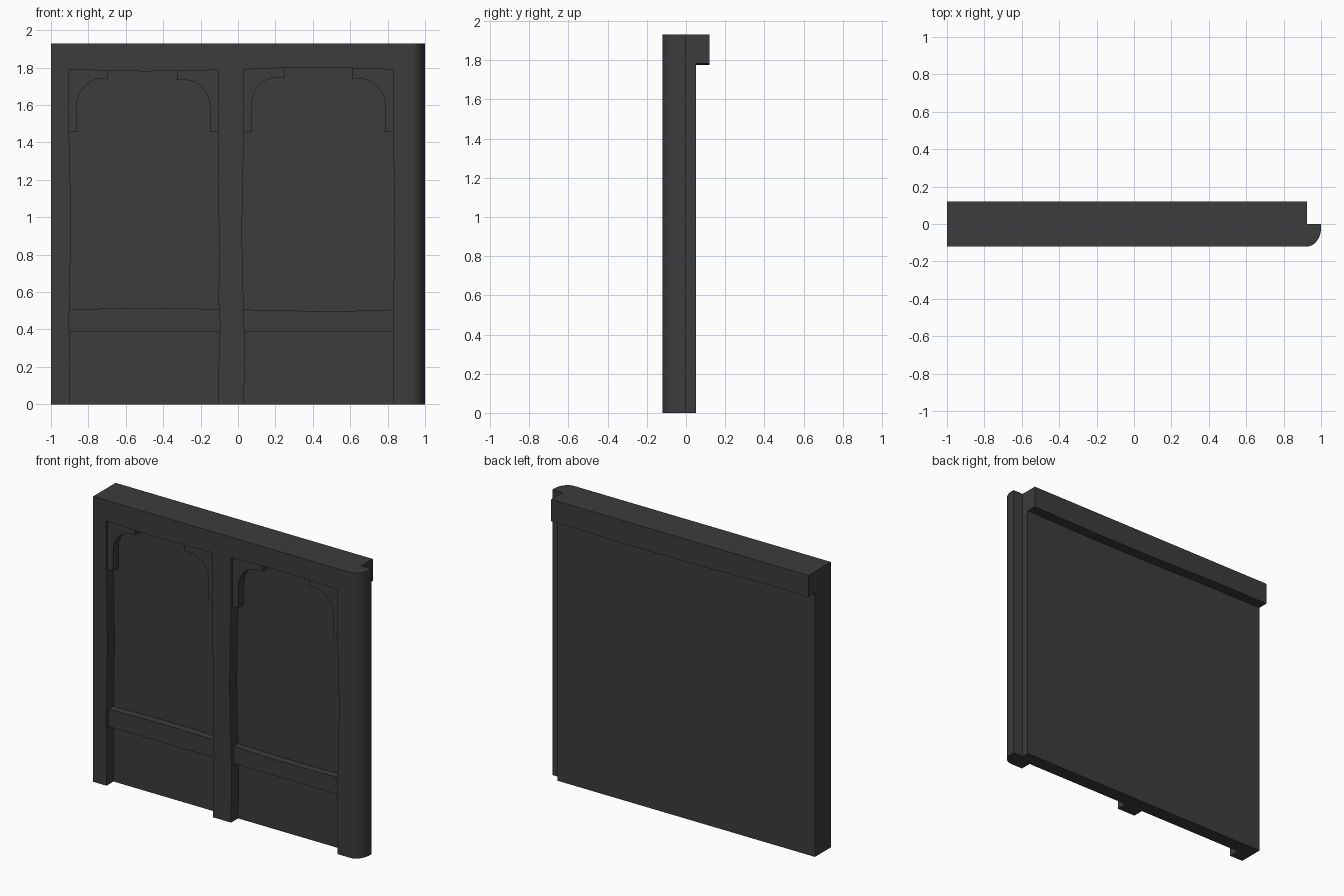
import bpy, bmesh, math
from mathutils import Vector

if "Cube" in bpy.data.objects:
    bpy.data.objects.remove(bpy.data.objects["Cube"])

FRONT, PANEL, BACK, TOP = -0.12, -0.045, 0.05, 1.93

mat = bpy.data.materials.new("dark_wood")
mat.diffuse_color = (0.045, 0.045, 0.045, 1)
mat.use_nodes = True
mat.node_tree.nodes["Principled BSDF"].inputs["Base Color"].default_value = mat.diffuse_color


def prism(name, pts, lo, hi, axis="Y"):
    """Extrude a 2D outline along Y (points are x,z) or Z (points are x,y)."""
    bm = bmesh.new()
    place = (lambda a, b: (a, lo, b)) if axis == "Y" else (lambda a, b: (a, b, lo))
    face = bm.faces.new([bm.verts.new(place(a, b)) for a, b in pts])
    ext = bmesh.ops.extrude_face_region(bm, geom=[face])
    move = Vector((0, hi - lo, 0)) if axis == "Y" else Vector((0, 0, hi - lo))
    bmesh.ops.translate(bm, vec=move,
                        verts=[g for g in ext["geom"] if isinstance(g, bmesh.types.BMVert)])
    bmesh.ops.recalc_face_normals(bm, faces=bm.faces)
    me = bpy.data.meshes.new(name)
    bm.to_mesh(me)
    bm.free()
    me.materials.append(mat)
    ob = bpy.data.objects.new(name, me)
    bpy.context.collection.objects.link(ob)
    return ob


def boolean(target, tool, operation):
    mod = target.modifiers.new("bool", "BOOLEAN")
    mod.operation, mod.solver, mod.object = operation, "EXACT", tool
    bpy.context.view_layer.objects.active = target
    bpy.ops.object.modifier_apply(modifier=mod.name)
    bpy.data.objects.remove(tool)


def arc(cx, cz, rx, rz, a0, a1, n=8):
    return [(cx + rx * math.cos(math.radians(a0 + (a1 - a0) * i / n)),
             cz + rz * math.sin(math.radians(a0 + (a1 - a0) * i / n))) for i in range(n + 1)]


# Wall slab with a rounded front right corner
wall = prism("timber_wall",
             [(-1, BACK), (-1, FRONT)] + arc(0.925, -0.02, 0.075, 0.10, -90, 0, 10)
             + [(1, 0), (0.925, 0), (0.925, BACK)], 0, TOP, "Z")

# Head beam projecting at the back, slightly uneven underneath
beam = prism("back_beam", [(-1, TOP), (-1, 1.785), (-0.55, 1.785), (-0.1, 1.777),
                           (0.4, 1.776), (0.925, 1.783), (0.925, TOP)], 0.02, 0.12)
boolean(wall, beam, "UNION")

# Two recessed bays with hand-hewn post edges
bays = [
    [(-0.9, -0.1), (-0.9, 0.25), (-0.903, 0.45), (-0.898, 0.7), (-0.893, 0.95),
     (-0.898, 1.25), (-0.904, 1.46), (-0.904, 1.789), (-0.5, 1.78), (-0.107, 1.787),
     (-0.107, 1.2), (-0.1, 0.85), (-0.104, 0.55), (-0.096, 0.42), (-0.104, 0.2), (-0.104, -0.1)],
    [(0.032, -0.1), (0.035, 0.35), (0.028, 0.6), (0.021, 0.92), (0.027, 1.25),
     (0.032, 1.46), (0.032, 1.79), (0.27, 1.80), (0.6, 1.797), (0.829, 1.79),
     (0.829, 1.4), (0.838, 1.1), (0.838, 0.9), (0.829, 0.5), (0.83, -0.1)],
]
for pts in bays:
    boolean(wall, prism("bay_cutter", pts, FRONT - 0.1, PANEL), "DIFFERENCE")

# Sill rails, ends buried in the posts
for name, x0, x1, mid in (("left_rail", -0.93, -0.07, 0.514), ("right_rail", 0.0, 0.86, 0.5)):
    xm = (x0 + x1) / 2
    prism(name, [(x0, 0.39), (x1, 0.39), (x1, 0.507), (xm + 0.2, mid),
                 (xm - 0.1, mid), (x0, 0.507)], -0.095, PANEL + 0.02)

# Curved corner brackets: post edge x, direction into the bay, reach, underside height
parts = [wall]
for name, x, s, reach, zt in (("bracket_far_left", -0.904, 1, 0.21, 1.742),
                              ("bracket_mid_left", -0.107, -1, 0.22, 1.734),
                              ("bracket_mid_right", 0.032, 1, 0.22, 1.748),
                              ("bracket_far_right", 0.829, -1, 0.22, 1.742)):
    inner, rx, rz = 0.042, 0.135, 0.15
    curve = arc(inner + rx, zt - rz, rx, rz, 180, 90)
    shape = [(-0.02, 1.455), (inner, 1.455)] + curve + [(reach, zt), (reach, 1.82), (-0.02, 1.82)]
    parts.append(prism(name, [(x + s * a, b) for a, b in shape], -0.103, PANEL + 0.02))

# Smooth the rounded parts, keep hard edges
bpy.ops.object.select_all(action="DESELECT")
for ob in parts:
    ob.select_set(True)
bpy.context.view_layer.objects.active = wall
bpy.ops.object.shade_smooth_by_angle(angle=math.radians(30))
